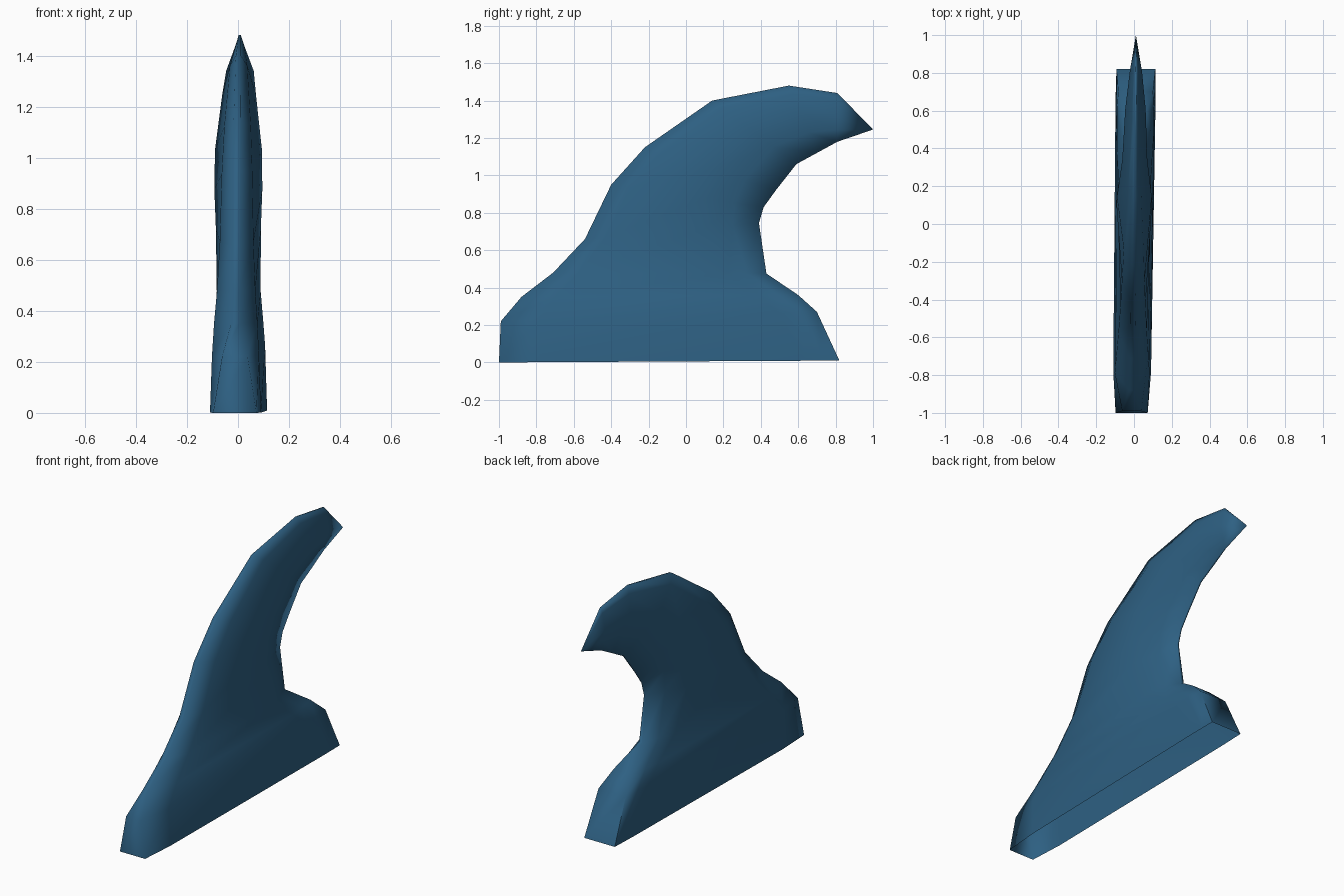
import bpy, bmesh

if "Cube" in bpy.data.objects:
    bpy.data.objects.remove(bpy.data.objects["Cube"])

# Fin cross-sections from base to near the tip:
# front y,z | back y,z | half widths: front edge, front shoulder, rear ridge, rear hollow, back edge | ridge position
rows = [
    (-1.00, 0.00, 0.82, 0.01, .085, .100, .106, .105, .103, .90),
    (-0.99, 0.22, 0.70, 0.27, .050, .092, .100, .098, .092, .88),
    (-0.88, 0.35, 0.60, 0.36, .016, .085, .094, .080, .060, .86),
    (-0.71, 0.48, 0.43, 0.475, .014, .075, .086, .050, .010, .82),
    (-0.54, 0.66, 0.39, 0.745, .014, .066, .088, .036, .006, .70),
    (-0.40, 0.95, 0.415, 0.83, .014, .060, .094, .036, .006, .62),
    (-0.22, 1.15, 0.48, 0.92, .014, .052, .092, .036, .006, .52),
    (0.14, 1.40, 0.59, 1.06, .010, .034, .066, .030, .006, .45),
    (0.55, 1.48, 0.70, 1.12, .004, .018, .054, .024, .006, .39),
    (0.81, 1.44, 0.81, 1.18, .004, .012, .032, .018, .004, .50),
]
FRONT_SHOULDER = .12
N = 10  # points round each section

bm = bmesh.new()


def skew(x, y):
    """The fin turns very slightly about the vertical."""
    return x + .0125 * y


# Fin skin: one loop of points per section, open underneath
loops = []
for fy, fz, by, bz, wf, w1, w2, w3, wb, t2 in rows:
    side = [(0, wf), (FRONT_SHOULDER, w1), (t2, w2), ((t2 + 1) / 2, w3), (1, wb)]
    ring = [(t, w) for t, w in side] + [(t, -w) for t, w in reversed(side)]
    loop = []
    for t, w in ring:
        y, z = fy + (by - fy) * t, fz + (bz - fz) * t
        loop.append(bm.verts.new((skew(w, y), y, z)))
    loops.append(loop)

for a, b in zip(loops, loops[1:]):
    for i in range(N):
        j = (i + 1) % N
        bm.faces.new((a[i], a[j], b[j], b[i]))

# Pointed tip
tip = bm.verts.new((.01, 1.0, 1.245))
top = loops[-1]
for i in range(N):
    bm.faces.new((top[i], top[(i + 1) % N], tip))
bmesh.ops.recalc_face_normals(bm, faces=bm.faces[:])

mesh = bpy.data.meshes.new("fin")
bm.to_mesh(mesh)
bm.free()
fin = bpy.data.objects.new("fin", mesh)
bpy.context.collection.objects.link(fin)

blue = bpy.data.materials.new("steel blue")
blue.diffuse_color = (.027, .117, .225, 1)
blue.use_nodes = True
blue.node_tree.nodes["Principled BSDF"].inputs["Base Color"].default_value = blue.diffuse_color
mesh.materials.append(blue)

bpy.context.view_layer.objects.active = fin
fin.select_set(True)
bpy.ops.object.shade_smooth_by_angle(angle=1.45)
